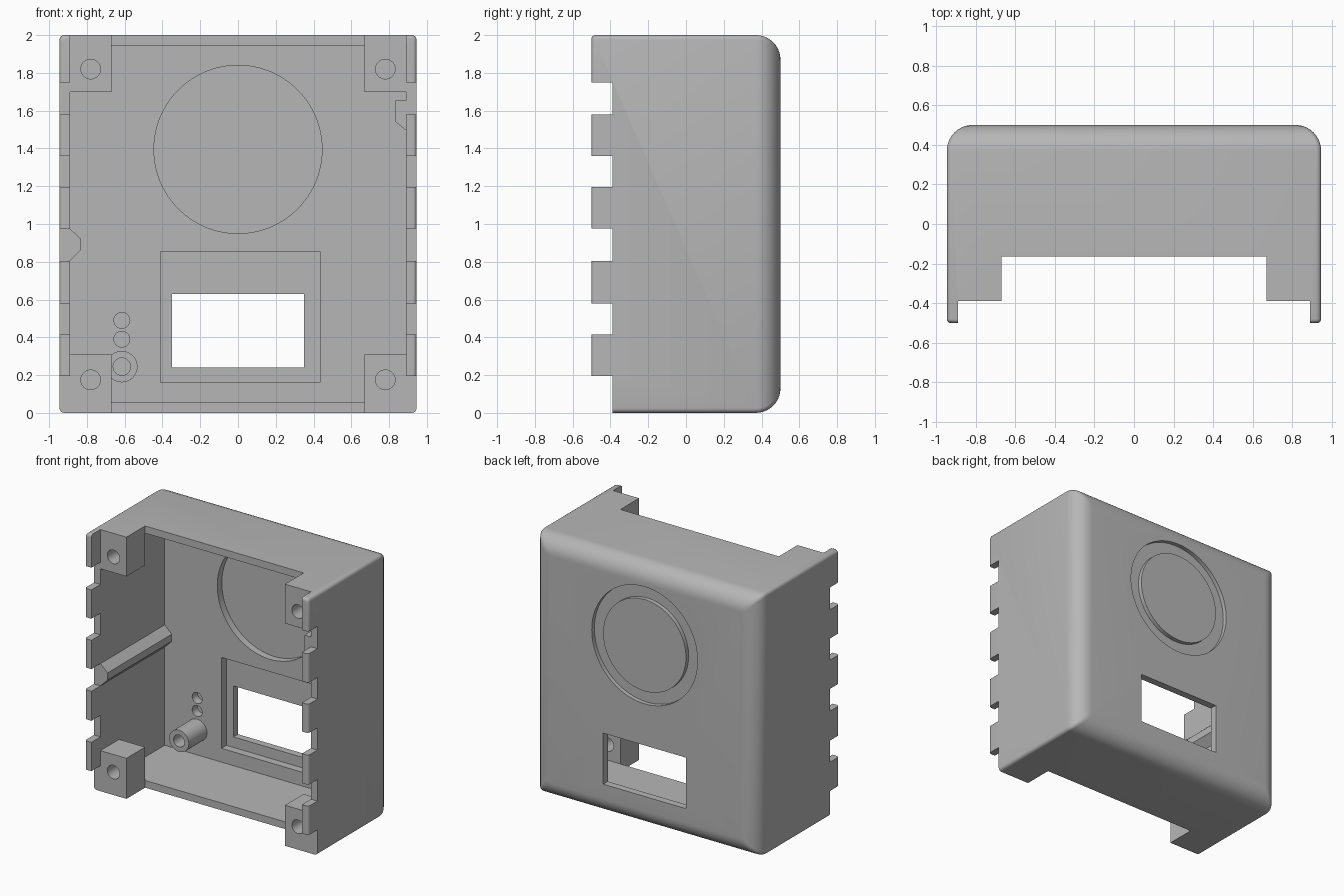
import bpy, bmesh, math
from mathutils import Matrix

cube = bpy.data.objects.get("Cube")
if cube:
    bpy.data.objects.remove(cube, do_unlink=True)

grey = bpy.data.materials.new("light grey plastic")
grey.use_nodes = True
COLOR = (0.47, 0.47, 0.47, 1)
grey.diffuse_color = COLOR
grey.node_tree.nodes["Principled BSDF"].inputs["Base Color"].default_value = COLOR

W, H, D = 0.945, 2.0, 0.5           # half width, height, half depth
IN_X, WALL, BACK = 0.89, 0.055, 0.385
LIP, NOTCH = -0.39, -0.165          # front rim of the side walls, rim of top and bottom


def finish(name, bm):
    bmesh.ops.recalc_face_normals(bm, faces=bm.faces)
    mesh = bpy.data.meshes.new(name)
    bm.to_mesh(mesh)
    bm.free()
    mesh.materials.append(grey)
    ob = bpy.data.objects.new(name, mesh)
    bpy.context.collection.objects.link(ob)
    return ob


def box(name, x, y, z):
    bm = bmesh.new()
    bmesh.ops.create_cube(bm, size=1)
    for v in bm.verts:
        v.co = [r[0] + (c + 0.5) * (r[1] - r[0]) for c, r in zip(v.co, (x, y, z))]
    return finish(name, bm)


def rod(name, x, z, r, y, segments=32):
    bm = bmesh.new()
    m = Matrix.Translation((x, sum(y) / 2, z)) @ Matrix.Rotation(math.pi / 2, 4, "X")
    bmesh.ops.create_cone(bm, cap_ends=True, segments=segments, radius1=r, radius2=r,
                          depth=y[1] - y[0], matrix=m)
    return finish(name, bm)


def loft(name, rings):
    bm = bmesh.new()
    loops = [[bm.verts.new(p) for p in ring] for ring in rings]
    for a, b in zip(loops, loops[1:]):
        for i in range(len(a)):
            j = (i + 1) % len(a)
            bm.faces.new((a[i], a[j], b[j], b[i]))
    bm.faces.new(loops[0])
    bm.faces.new(loops[-1])
    return finish(name, bm)


def cut(ob, cutters):
    for c in cutters:
        mod = ob.modifiers.new("cut", "BOOLEAN")
        mod.operation, mod.solver, mod.object = "DIFFERENCE", "EXACT", c
        bpy.context.view_layer.objects.active = ob
        bpy.ops.object.modifier_apply(modifier=mod.name)
        bpy.data.objects.remove(c, do_unlink=True)


def section(inset, y, r=0.025, steps=4):
    """Rounded rectangle of the case outline at depth y."""
    pts = []
    for k, (sx, sz) in enumerate(((1, 1), (-1, 1), (-1, -1), (1, -1))):
        for i in range(steps + 1):
            a = math.pi / 2 * (k + i / steps)
            pts.append((sx * (W - inset - r) + r * math.cos(a), y,
                        H / 2 + sz * (H / 2 - inset - r) + r * math.sin(a)))
    return pts


# Case body with softly rounded back and slightly rounded rim
R, r, N = 0.13, 0.02, 10
arc = [math.pi / 2 * i / N for i in range(N + 1)]
rim = [section(r * (1 - math.sin(a)), -D + r * (1 - math.cos(a))) for a in arc[::2]]
back = [section(R * (1 - math.cos(a)), D - R + R * math.sin(a)) for a in arc]
case = loft("case_shell", rim + back)

# Cavity and lowered rims
cutters = [
    box("cavity", (-IN_X, IN_X), (-1, BACK), (WALL, H - WALL)),
    box("rim_cut", (-IN_X, IN_X), (-1, LIP), (-1, 3)),
    box("notch_cut", (-0.67, 0.67), (-1, NOTCH), (-1, 3)),
]
# Gaps between the side teeth
for gap in ((-1, 0.195), (0.415, 0.58), (0.805, 0.975), (1.195, 1.36), (1.58, 1.75)):
    cutters.append(box("tooth_gap", (-2, 2), (-1, LIP), gap))
# Window with its inner pocket, round pocket, outer groove, small blind holes
cutters += [
    box("window_pocket", (-0.41, 0.435), (0.2, 0.445), (0.16, 0.855)),
    box("window", (-0.35, 0.35), (0.2, 0.7), (0.24, 0.63)),
    rod("round_pocket", 0, 1.395, 0.445, (0.2, 0.44), 96),
    rod("round_groove", 0, 1.395, 0.447, (0.468, 0.7), 96),
]
for z in (0.39, 0.49):
    cutters.append(rod("blind_hole", -0.615, z, 0.042, (0.2, 0.45)))
cut(case, cutters)
parts = [case]

# Raised disc inside the outer groove
parts.append(rod("centre_disc", 0, 1.395, 0.35, (0.46, D), 96))

# Drilled corner blocks
for side, sx in (("right", -1), ("left", 1)):
    for level, z, hole in (("bottom", (WALL, 0.31), 0.175), ("top", (1.70, H - WALL), 1.82)):
        x = sorted((sx * 0.67, sx * IN_X))
        block = box(f"{level}_{side}_block", x, (LIP, NOTCH), z)
        cut(block, [rod("screw_hole", sx * 0.78, hole, 0.052, (-1, 0))])
        parts.append(block)

# Hollow post on the back wall
post = rod("hollow_post", -0.615, 0.245, 0.083, (0.166, BACK), 48)
cut(post, [rod("post_bore", -0.615, 0.245, 0.046, (-1, 0.37))])
parts.append(post)

# Ribs along the side walls
for name, profile in (
    ("right_rib", ((-IN_X, 0.975), (-0.83, 0.92), (-0.83, 0.865), (-IN_X, 0.805))),
    ("left_rib", ((IN_X, 1.655), (0.835, 1.655), (0.835, 1.54), (IN_X, 1.495))),
):
    parts.append(loft(name, [[(x, y, z) for x, z in profile] for y in (LIP, BACK)]))

# Smooth curves, sharp corners
bpy.ops.object.select_all(action="DESELECT")
for ob in parts:
    ob.select_set(True)
bpy.context.view_layer.objects.active = case
bpy.ops.object.shade_smooth_by_angle(angle=math.radians(30))
